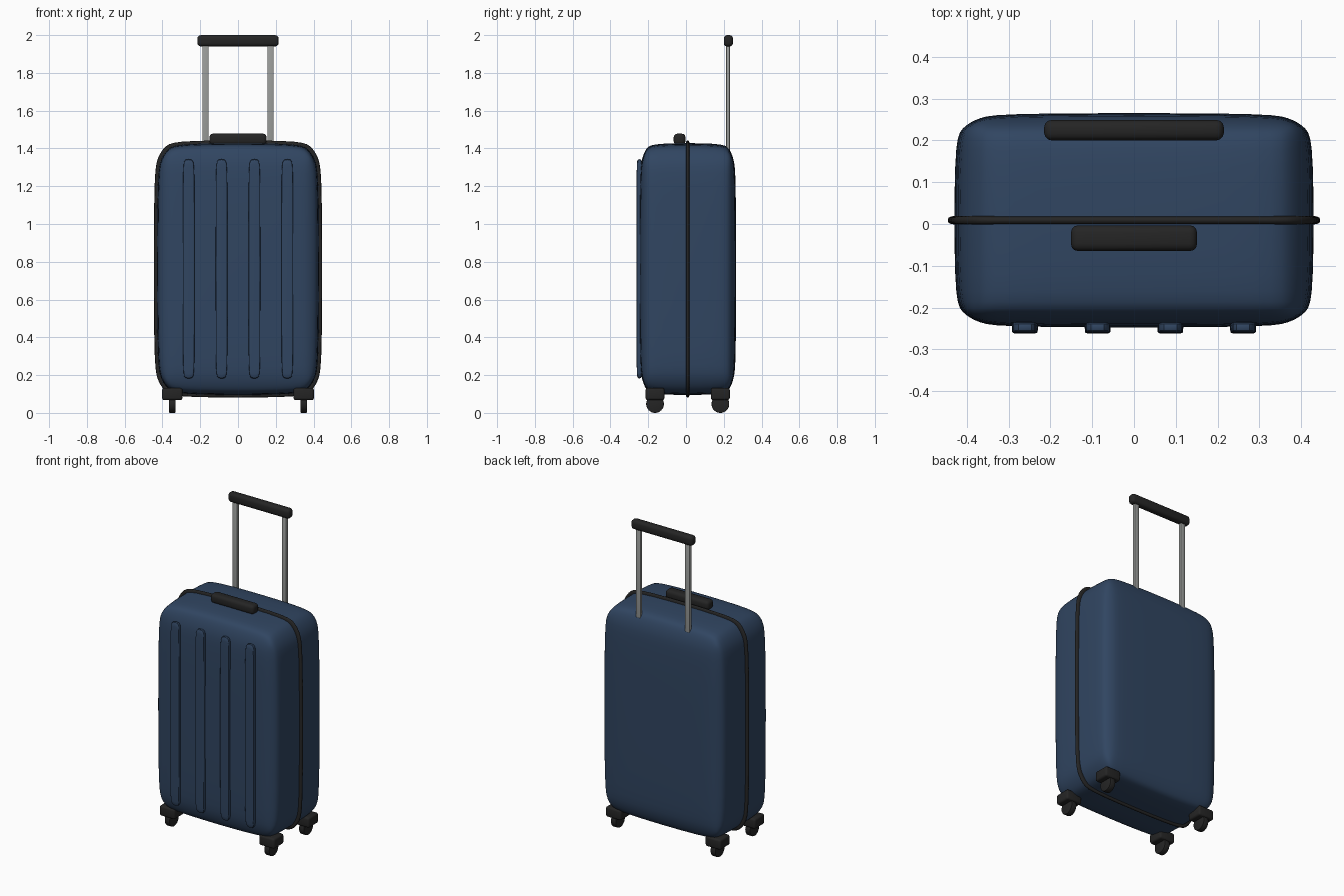
import bpy
import bmesh
import math

cube = bpy.data.objects.get("Cube")
if cube:
    bpy.data.objects.remove(cube, do_unlink=True)


def material(name, color):
    mat = bpy.data.materials.new(name)
    mat.use_nodes = True
    mat.diffuse_color = (*color, 1)
    mat.node_tree.nodes["Principled BSDF"].inputs["Base Color"].default_value = (*color, 1)
    return mat


BLUE = material("navy_shell", (0.03, 0.06, 0.12))
BLACK = material("black_plastic", (0.018, 0.018, 0.018))
STEEL = material("grey_metal", (0.32, 0.33, 0.32))
MID_Y = 0.009


def add_object(name, bm, location, mat):
    mesh = bpy.data.meshes.new(name)
    bm.to_mesh(mesh)
    bm.free()
    mesh.materials.append(mat)
    obj = bpy.data.objects.new(name, mesh)
    bpy.context.collection.objects.link(obj)
    obj.location = location
    return obj


def smooth(obj, angle=40):
    bpy.ops.object.select_all(action="DESELECT")
    obj.select_set(True)
    bpy.context.view_layer.objects.active = obj
    bpy.ops.object.shade_smooth_by_angle(angle=math.radians(angle))


def rounded_box(name, low, high, radius, mat, stretch=False, segments=3, subdivide=0):
    """Box between two corners; stretch makes the rounding follow its proportions."""
    size = [b - a for a, b in zip(low, high)]
    bm = bmesh.new()
    bmesh.ops.create_cube(bm, size=1)
    if not stretch:
        bmesh.ops.scale(bm, vec=size, verts=bm.verts)
    bmesh.ops.bevel(bm, geom=bm.edges[:], offset=radius, segments=segments,
                    profile=0.5, affect="EDGES")
    if stretch:
        bmesh.ops.scale(bm, vec=size, verts=bm.verts)
    obj = add_object(name, bm, [(a + b) / 2 for a, b in zip(low, high)], mat)
    if subdivide:
        mod = obj.modifiers.new("soften", "SUBSURF")
        mod.levels = mod.render_levels = subdivide
        bpy.context.view_layer.update()
        obj.dimensions = size
    smooth(obj)
    return obj


def cylinder(name, radius, depth, location, mat):
    """Disc with its axle along x and softened rims."""
    bm = bmesh.new()
    bmesh.ops.create_cone(bm, cap_ends=True, segments=32, radius1=radius,
                          radius2=radius, depth=depth)
    rims = [e for e in bm.edges if abs(e.verts[0].co.z - e.verts[1].co.z) < 0.001]
    bmesh.ops.bevel(bm, geom=rims, offset=0.004, segments=2, profile=0.5, affect="EDGES")
    obj = add_object(name, bm, location, mat)
    obj.rotation_euler.y = math.pi / 2
    smooth(obj)


# Shell and the zip band around it
rounded_box("shell", (-0.431, -0.248, 0.093), (0.431, 0.266, 1.43), 0.14, BLUE,
            stretch=True, subdivide=2)
rounded_box("zip_band", (-0.447, -0.003, 0.079), (0.447, 0.021, 1.445), 0.14, BLACK,
            stretch=True, subdivide=2)

# Raised ribs on the front
for i in range(4):
    x = (i - 1.5) * 0.174
    rounded_box(f"front_rib_{i + 1}", (x - 0.031, -0.262, 0.18), (x + 0.031, -0.232, 1.345),
                0.14, BLUE, stretch=True, subdivide=1)

# Carry handle on top
rounded_box("carry_handle", (-0.151, -0.065, 1.42), (0.151, -0.003, 1.478), 0.018, BLACK)

# Pull handle with two poles
rounded_box("pull_grip", (-0.215, 0.2, 1.94), (0.215, 0.249, 2.0), 0.018, BLACK)
for side, sign in (("left", 1), ("right", -1)):
    x = sign * 0.172
    rounded_box(f"{side}_pole", (x - 0.017, 0.212, 1.2), (x + 0.017, 0.233, 1.96),
                0.005, STEEL, segments=2)

    # Wheels with their housings
    for end, direction in (("front", -1), ("back", 1)):
        y = MID_Y + direction * 0.173
        x = sign * 0.348
        rounded_box(f"{end}_{side}_housing", (x - 0.054, y - 0.05, 0.068),
                    (x + 0.054, y + 0.05, 0.132), 0.012, BLACK)
        cylinder(f"{end}_{side}_wheel", 0.047, 0.036, (x, y, 0.047), BLACK)
